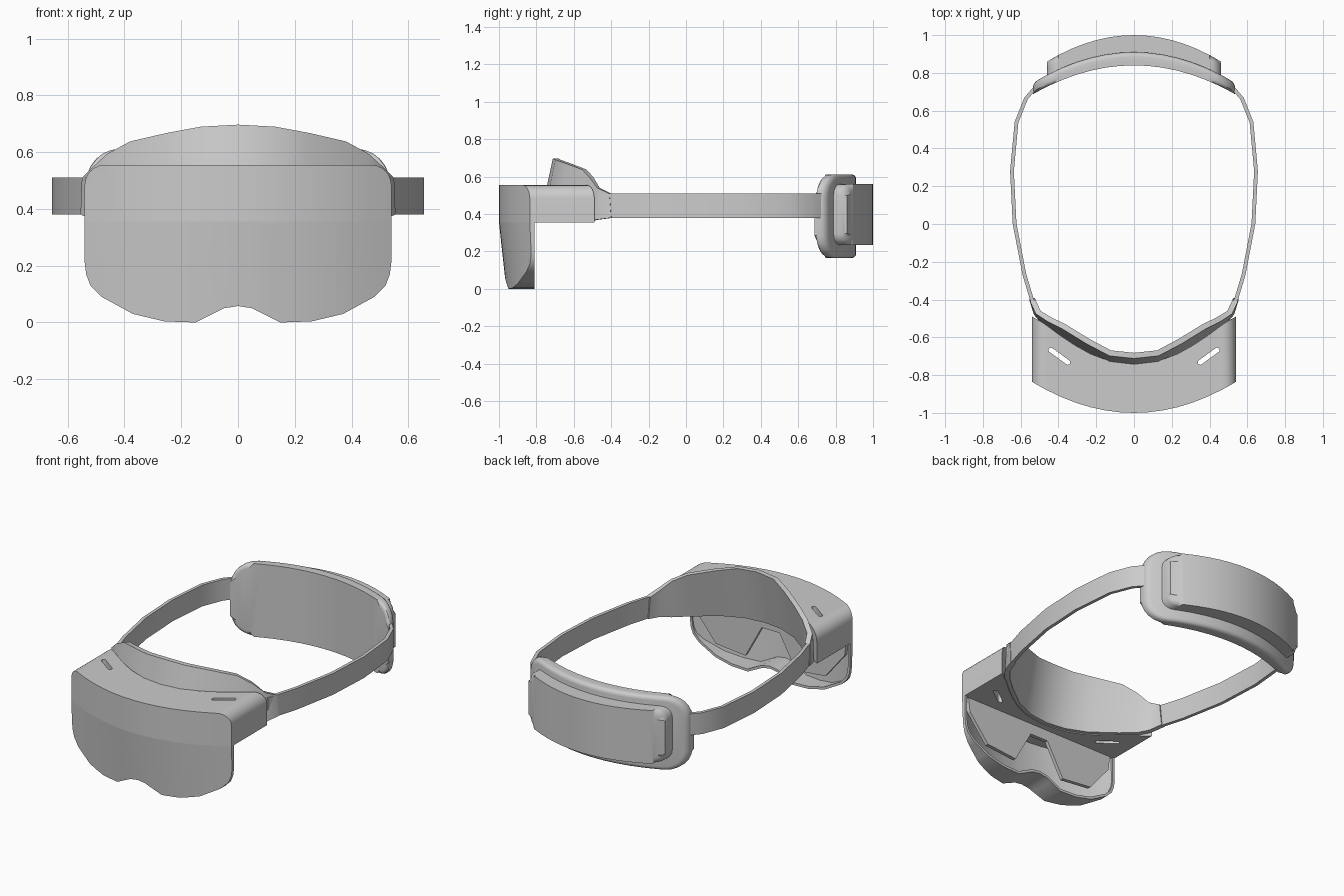
import bpy, bmesh, math
from mathutils import Vector

if "Cube" in bpy.data.objects:
    bpy.data.objects.remove(bpy.data.objects["Cube"])


def finish(name, bm, angle=32):
    bmesh.ops.recalc_face_normals(bm, faces=bm.faces)
    me = bpy.data.meshes.new(name)
    bm.to_mesh(me)
    bm.free()
    ob = bpy.data.objects.new(name, me)
    bpy.context.collection.objects.link(ob)
    smooth(ob, angle)
    return ob


def smooth(ob, angle=32):
    bpy.ops.object.select_all(action='DESELECT')
    ob.select_set(True)
    bpy.context.view_layer.objects.active = ob
    bpy.ops.object.shade_smooth_by_angle(angle=math.radians(angle))


def apply_mods(ob):
    bpy.ops.object.select_all(action='DESELECT')
    ob.select_set(True)
    bpy.context.view_layer.objects.active = ob
    for m in list(ob.modifiers):
        bpy.ops.object.modifier_apply(modifier=m.name)
    smooth(ob)


def mirrored(half):
    return half + [(-x, z) for x, z in reversed(half) if x > 0]


def rounded_rect(w, z0, z1, r, n=6):
    pts = []
    for cx, cz, a0 in ((w - r, z1 - r, 0), (r - w, z1 - r, 90), (r - w, z0 + r, 180), (w - r, z0 + r, 270)):
        for i in range(n + 1):
            a = math.radians(a0 + 90 * i / n)
            pts.append((cx + r * math.cos(a), cz + r * math.sin(a)))
    return pts


def interp(pts, x):
    x = abs(x)
    for (a, ya), (b, yb) in zip(pts, pts[1:]):
        if x <= b:
            return ya + (yb - ya) * (x - a) / (b - a)
    return pts[-1][1]


def slab(name, outline, depth, front, back, bevels=(), width=0.02, strips=14, shell=0):
    """Extrude an XZ outline, round its rims, slice it along x and bend it between two y surfaces."""
    bm = bmesh.new()
    a = [bm.verts.new((x, 0, z)) for x, z in outline]
    b = [bm.verts.new((x, depth, z)) for x, z in outline]
    bm.faces.new(a)
    bm.faces.new(b[::-1])
    n = len(a)
    for i in range(n):
        bm.faces.new((a[i], b[i], b[(i + 1) % n], a[(i + 1) % n]))
    for cap in bevels:
        rim = [e for e in bm.edges if all(abs(v.co.y - cap * depth) < 1e-5 for v in e.verts)]
        bmesh.ops.bevel(bm, geom=rim, offset=width, segments=4, profile=0.5, affect='EDGES')
    w = max(x for x, z in outline)
    for i in range(1, strips):
        geom = bm.verts[:] + bm.edges[:] + bm.faces[:]
        bmesh.ops.bisect_plane(bm, geom=geom, dist=1e-4, plane_co=(-w + 2 * w * i / strips, 0, 0), plane_no=(1, 0, 0))
    bmesh.ops.recalc_face_normals(bm, faces=bm.faces)
    if shell:
        top = max(z for x, z in outline)
        gone = [f for f in bm.faces if all(v.co.y > depth - 1e-5 for v in f.verts)
                or all(v.co.z > top - 1e-5 for v in f.verts)]
        bmesh.ops.delete(bm, geom=gone, context='FACES')
    for v in bm.verts:
        t = v.co.y / depth
        v.co.y = front(v.co.x, v.co.z) * (1 - t) + back(v.co.x, v.co.z) * t
    ob = finish(name, bm)
    if shell:
        m = ob.modifiers.new("wall", 'SOLIDIFY')
        m.thickness, m.offset = shell, -1
        apply_mods(ob)
    return ob


def ribbon(name, stations, thick):
    """Right half of a band from bottom/top edge points, thickened inward and mirrored."""
    bm = bmesh.new()
    rows = [(bm.verts.new(s[:3]), bm.verts.new(s[3:])) for s in stations]
    if stations[0][0] > 0:
        mirror_merge = False
    else:
        mirror_merge = True
    inner = []
    for i, s in enumerate(stations):
        p, q = stations[max(i - 1, 0)], stations[min(i + 1, len(stations) - 1)]
        d = Vector((q[0] - p[0], q[1] - p[1], 0)).normalized()
        nrm = Vector((-d.y, d.x, 0)) * thick
        if mirror_merge and i == 0:
            nrm = Vector((0, thick, 0))
        inner.append((bm.verts.new(Vector(s[:3]) + nrm), bm.verts.new(Vector(s[3:]) + nrm)))
    for i in range(len(rows) - 1):
        (a, b), (c, d) = rows[i], rows[i + 1]
        (e, f), (g, h) = inner[i], inner[i + 1]
        for quad in ((a, c, d, b), (e, f, h, g), (a, e, g, c), (b, d, h, f)):
            bm.faces.new(quad)
    bm.faces.new((*rows[-1], *inner[-1][::-1]))
    if not mirror_merge:
        bm.faces.new((*rows[0], *inner[0][::-1]))
    ob = finish(name, bm)
    ob.modifiers.new("both_sides", 'MIRROR')
    apply_mods(ob)
    return ob


# forehead pad: tilted, arched band
pad_rows = [
    (0, -.785, .36, 0, -.712, .697), (.13, -.77, .36, .13, -.698, .69),
    (.26, -.715, .36, .25, -.635, .668), (.40, -.61, .36, .38, -.555, .638),
    (.48, -.54, .36, .46, -.515, .595), (.53, -.48, .37, .52, -.475, .54),
    (.555, -.40, .38, .55, -.41, .51)]
ribbon("forehead_pad", pad_rows, 0.03)

# side straps
path = [(.53, -.47), (.59, -.27), (.642, 0), (.656, .28), (.632, .54), (.58, .67), (.52, .74)]
ribbon("side_straps", [(x, y, .38, x, y, .51) for x, y in path], 0.02)

# front housing
face = lambda x, z: -1 + .165 * (x / .54) ** 2
pad_edge = [(s[0], s[1] + .008) for s in pad_rows[:5]] + [(.54, -.49)]
arc = [(.47 + .07 * math.sin(math.radians(a)), .485 + .07 * math.cos(math.radians(a))) for a in range(90, -1, -15)]
housing = slab("front_housing", mirrored([(.54, .355)] + arc), 0.3, face,
               lambda x, z: interp(pad_edge, x) + .2 * (z - .36) * (1 - (x / .54) ** 2))

# slots through the housing
bm = bmesh.new()
for s in (1, -1):
    ring = []
    for i in range(16):
        a = 2 * math.pi * (i + .5) / 16
        u = .013 * math.cos(a) + math.copysign(.055, math.cos(a))
        v = .013 * math.sin(a)
        ring.append((s * (.395 + .81 * u - .59 * v), -.70 + .59 * u + .81 * v))
    lo = [bm.verts.new((x, y, .2)) for x, y in ring]
    hi = [bm.verts.new((x, y, .7)) for x, y in ring]
    bm.faces.new(lo)
    bm.faces.new(hi[::-1])
    for i in range(16):
        j = (i + 1) % 16
        bm.faces.new((lo[i], hi[i], hi[j], lo[j]))
cutter = finish("slot_cutter", bm)
cutter.hide_render = True
cut = housing.modifiers.new("slots", 'BOOLEAN')
cut.operation, cut.solver, cut.object = 'DIFFERENCE', 'EXACT', cutter
apply_mods(housing)
bpy.data.objects.remove(cutter)

# hollow visor with nose notch
visor_half = [(0, .058), (.05, .05), (.15, 0), (.26, .004), (.37, .03), (.48, .09), (.52, .13), (.535, .17), (.54, .21), (.54, .355)]
slab("visor", mirrored(visor_half), 0.15, lambda x, z: face(x, z) + .11 * (.355 - z) * (1 - .6 * (x / .54) ** 2),
     lambda x, z: -.81, shell=0.015)

# inner lens panel
lens_half = [(0, .29), (.06, .29), (.17, .09), (.37, .11), (.5, .27), (.51, .355)]
slab("lens_panel", mirrored(lens_half), 0.02, lambda x, z: -.837, lambda x, z: -.815, strips=1)

# rear head pad and battery pack
slab("rear_pad", rounded_rect(.535, .165, .612, .12), 0.07, lambda x, z: .84 - .15 * (x / .53) ** 2,
     lambda x, z: .91 - .16 * (x / .53) ** 2, bevels=(0, 1), width=.025)
slab("battery_pack", rounded_rect(.46, .235, .56, .06), 0.12, lambda x, z: .87 - .14 * (x / .5) ** 2,
     lambda x, z: 1 - .14 * (x / .46) ** 2, bevels=(1,), width=.035)
